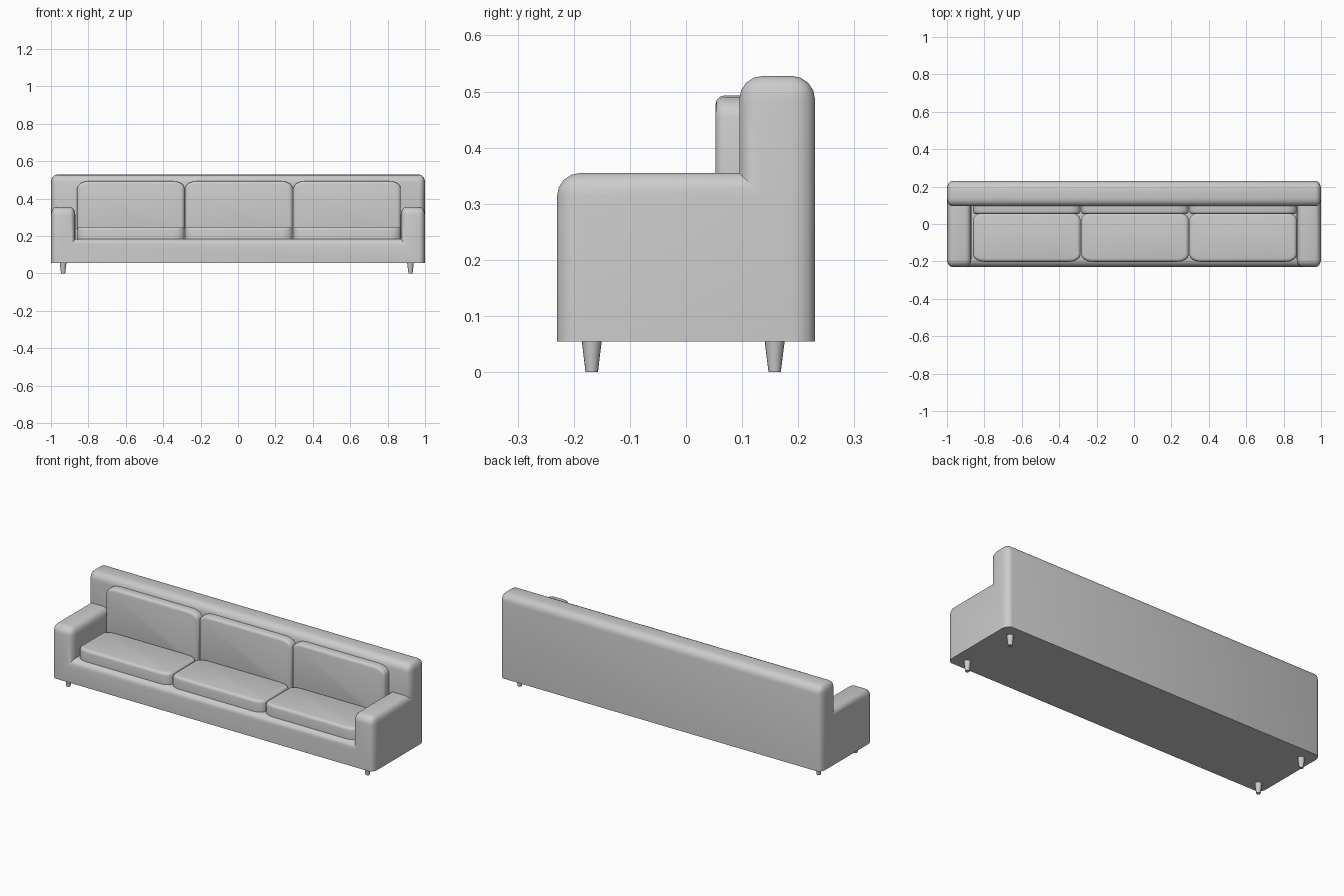
import bpy, bmesh, math
from mathutils import Matrix, Vector

if "Cube" in bpy.data.objects:
    bpy.data.objects.remove(bpy.data.objects["Cube"])


def finish(bm, name, loc=(0, 0, 0), rot_x=0.0, angle=35):
    bmesh.ops.recalc_face_normals(bm, faces=bm.faces)
    me = bpy.data.meshes.new(name)
    bm.to_mesh(me)
    bm.free()
    ob = bpy.data.objects.new(name, me)
    bpy.context.collection.objects.link(ob)
    ob.location = loc
    ob.rotation_euler.x = rot_x
    bpy.ops.object.select_all(action='DESELECT')
    ob.select_set(True)
    bpy.context.view_layer.objects.active = ob
    bpy.ops.object.shade_smooth_by_angle(angle=math.radians(angle))
    return ob


def bevel(bm, edges, offset, segments):
    bmesh.ops.bevel(bm, geom=edges, offset=offset, segments=segments,
                    profile=0.5, affect='EDGES', clamp_overlap=True)


# Frame: base, two arms and back as one solid made of joined blocks
def sofa_frame():
    stretch = 1.4                      # keeps the rounding tighter across x
    xs = [-1, -0.87, 0.87, 1]
    ys = [-0.23, 0.095, 0.23]
    zs = [0.055, 0.185, 0.355, 0.528]
    levels = lambda i, j: 3 if j == 1 else (1 if i == 1 else 2)
    filled = {(i, j, k) for i in range(3) for j in range(2)
              for k in range(levels(i, j))}
    bm = bmesh.new()
    for cell in filled:
        for axis in range(3):
            for side in (0, 1):
                near = list(cell)
                near[axis] += 1 if side else -1
                if tuple(near) in filled:
                    continue
                a, b = [n for n in range(3) if n != axis]
                corners = []
                for da, db in ((0, 0), (1, 0), (1, 1), (0, 1)):
                    c = list(cell)
                    c[axis] += side
                    c[a] += da
                    c[b] += db
                    corners.append(bm.verts.new(
                        (xs[c[0]] * stretch, ys[c[1]], zs[c[2]])))
                bm.faces.new(corners)
    bmesh.ops.remove_doubles(bm, verts=bm.verts, dist=1e-5)
    bmesh.ops.recalc_face_normals(bm, faces=bm.faces)
    bmesh.ops.dissolve_limit(bm, angle_limit=0.02, verts=bm.verts, edges=bm.edges)
    bm.normal_update()
    outer = [e for e in bm.edges if e.is_convex
             and max(v.co.z for v in e.verts) > zs[0] + 0.01]
    bevel(bm, outer, 0.042, 4)
    bmesh.ops.scale(bm, vec=(1 / stretch, 1, 1), verts=bm.verts)
    finish(bm, "sofa_frame")


# Cushion: rounded outline in local xy, softened on the upper face
def cushion(name, w, d, h, loc, rot_x=0.0):
    squash = 1.6
    bm = bmesh.new()
    bmesh.ops.create_cube(bm, size=1, matrix=Matrix.Diagonal((w, d * squash, h, 1)))
    bevel(bm, [e for e in bm.edges
               if abs(e.verts[0].co.z - e.verts[1].co.z) > h * 0.5], 0.06, 4)
    bmesh.ops.scale(bm, vec=(1, 1 / squash, 1), verts=bm.verts)
    bevel(bm, [e for e in bm.edges
               if all(v.co.z > h * 0.49 for v in e.verts)], 0.016, 3)
    finish(bm, name, loc, rot_x)


# Tapered foot
def foot(name, x, y):
    bm = bmesh.new()
    bmesh.ops.create_cone(bm, cap_ends=True, segments=16, radius1=0.011,
                          radius2=0.018, depth=0.057)
    finish(bm, name, (x, y, 0.0285))


sofa_frame()
for n, x in enumerate((-0.573, 0.005, 0.583)):
    cushion(f"seat_cushion_{n}", 0.574, 0.262, 0.065, (x, -0.071, 0.2165))
    cushion(f"back_cushion_{n}", 0.574, 0.307, 0.044, (x, 0.0745, 0.3395),
            math.radians(90))
for sx, x in (("left", -0.935), ("right", 0.922)):
    for sy, y in (("front", -0.168), ("back", 0.158)):
        foot(f"{sy}_{sx}_foot", x, y)
